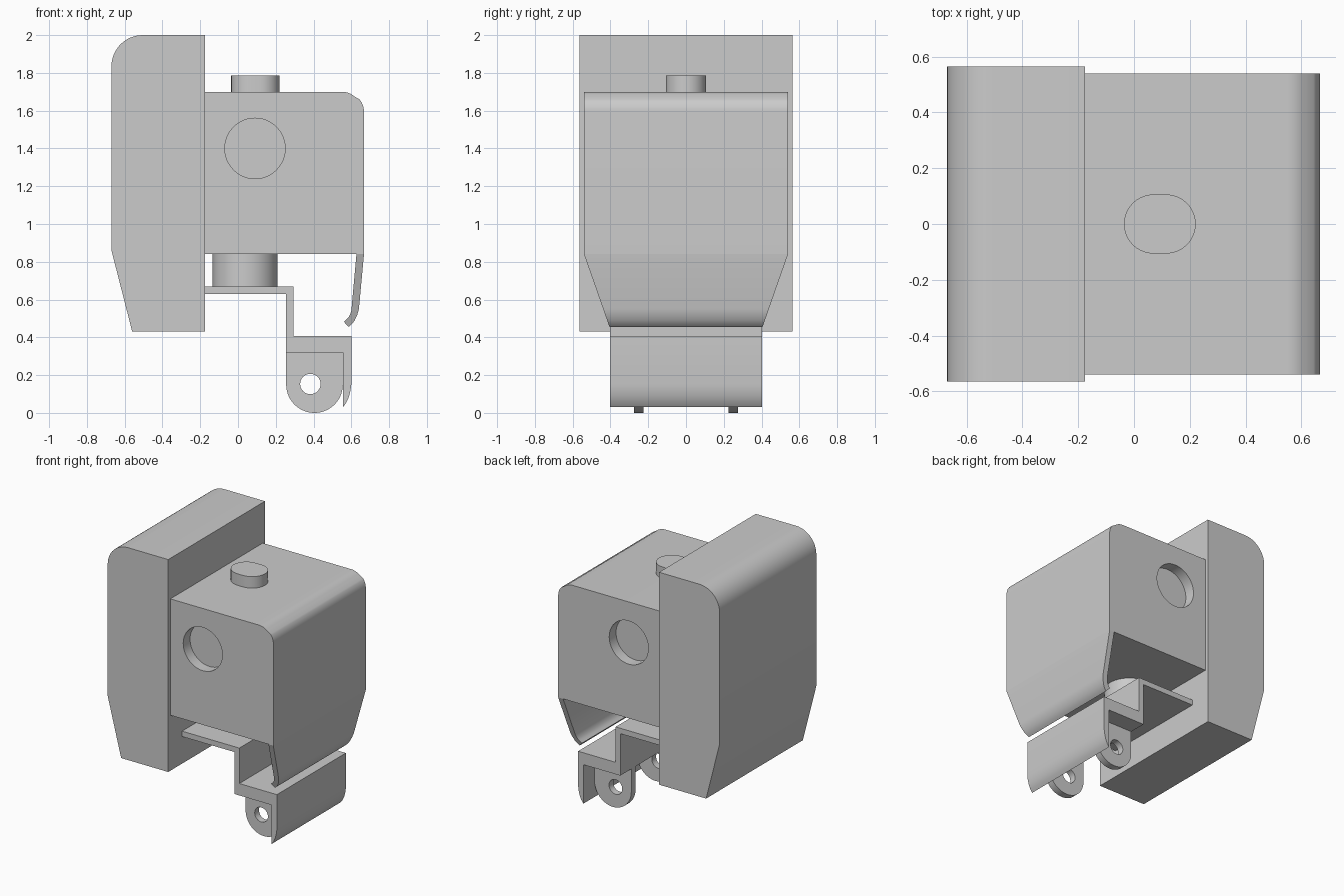
import bpy, bmesh, math

if "Cube" in bpy.data.objects:
    bpy.data.objects.remove(bpy.data.objects["Cube"])


def arc(cx, cz, r, a0, a1, n=12):
    """Points on an arc, angles in degrees."""
    return [(cx + r * math.cos(math.radians(a0 + (a1 - a0) * i / n)),
             cz + r * math.sin(math.radians(a0 + (a1 - a0) * i / n))) for i in range(n + 1)]


def prism(name, pts, lo, hi, axis='Y', half_width=None):
    """Extrude a 2D profile along Y (points are x,z) or Z (points are x,y).
    half_width(z) optionally narrows a Y prism by height."""
    def place(p, t):
        if axis == 'Z':
            return (p[0], p[1], t)
        if half_width:
            t = math.copysign(half_width(p[1]), t)
        return (p[0], t, p[1])
    bm = bmesh.new()
    a = [bm.verts.new(place(p, lo)) for p in pts]
    b = [bm.verts.new(place(p, hi)) for p in pts]
    n = len(pts)
    bm.faces.new(a)
    bm.faces.new(b[::-1])
    for i in range(n):
        j = (i + 1) % n
        bm.faces.new((a[i], b[i], b[j], a[j]))
    bmesh.ops.recalc_face_normals(bm, faces=bm.faces)
    me = bpy.data.meshes.new(name)
    bm.to_mesh(me)
    bm.free()
    ob = bpy.data.objects.new(name, me)
    bpy.context.collection.objects.link(ob)
    return ob


def circle(cx, cz, r, n=48):
    return arc(cx, cz, r, 0, 360, n)[:-1]


def cut(ob, cutter):
    """Subtract the cutter, apply and remove it."""
    cutter.hide_render = True
    m = ob.modifiers.new("cut", 'BOOLEAN')
    m.operation, m.solver, m.object = 'DIFFERENCE', 'EXACT', cutter
    bpy.context.view_layer.objects.active = ob
    bpy.ops.object.modifier_apply(modifier=m.name)
    bpy.data.objects.remove(cutter)


# Back housing
prism("back_housing",
      [(-0.56, 0.43), (-0.175, 0.43), (-0.175, 2.0)]
      + arc(-0.505, 1.835, 0.165, 90, 180)
      + [(-0.67, 0.86)], -0.565, 0.565)

# Main body with softened chamfer and a round recess on each side
body = prism("main_body",
             [(-0.175, 0.84), (0.667, 0.84)]
             + arc(0.567, 1.595, 0.1, 0, 40, 6)
             + arc(0.55, 1.6, 0.1, 50, 90, 6)
             + [(-0.175, 1.70)], -0.54, 0.54)
for s in (-1, 1):
    y0, y1 = sorted((s * 0.46, s * 0.64))
    cut(body, prism("recess_cutter", circle(0.09, 1.40, 0.16), y0, y1))

# Top button, stadium shaped
prism("top_button", arc(0.115, 0, 0.106, -90, 90, 20) + arc(0.07, 0, 0.106, 90, 270, 20),
      1.70, 1.785, 'Z')

# Front flap, tapering downwards to a curled lip
prism("front_flap",
      [(0.667, 0.84), (0.64, 0.55), (0.632, 0.521), (0.618, 0.49), (0.603, 0.47),
       (0.585, 0.455), (0.56, 0.483), (0.577, 0.497), (0.59, 0.513), (0.60, 0.54),
       (0.627, 0.84)],
      -1, 1, half_width=lambda z: 0.405 + 0.135 * (z - 0.455) / 0.385)

# Plunger under the body
prism("plunger", circle(0.038, 0, 0.172, 64), 0.67, 0.84, 'Z')

# Stepped bracket with curved lip
prism("stepped_bracket",
      [(-0.175, 0.63), (-0.175, 0.67), (0.293, 0.67), (0.293, 0.408), (0.60, 0.408),
       (0.60, 0.15), (0.595, 0.115), (0.587, 0.085), (0.574, 0.055), (0.557, 0.032),
       (0.557, 0.32), (0.255, 0.32), (0.255, 0.63)], -0.403, 0.403)

# Pivot tabs with pin holes
for s, side in ((-1, "front"), (1, "back")):
    y = s * 0.25
    tab = prism("pivot_tab_" + side,
                [(0.555, 0.32), (0.255, 0.32)] + arc(0.405, 0.15, 0.15, 180, 360, 28),
                y - 0.025, y + 0.025)
    cut(tab, prism("pin_cutter", circle(0.383, 0.153, 0.054, 32), y - 0.1, y + 0.1))

# Smooth rounded areas, keep edges sharp
for ob in bpy.context.scene.objects:
    ob.select_set(True)
    bpy.context.view_layer.objects.active = ob
bpy.ops.object.shade_smooth_by_angle(angle=math.radians(30))
